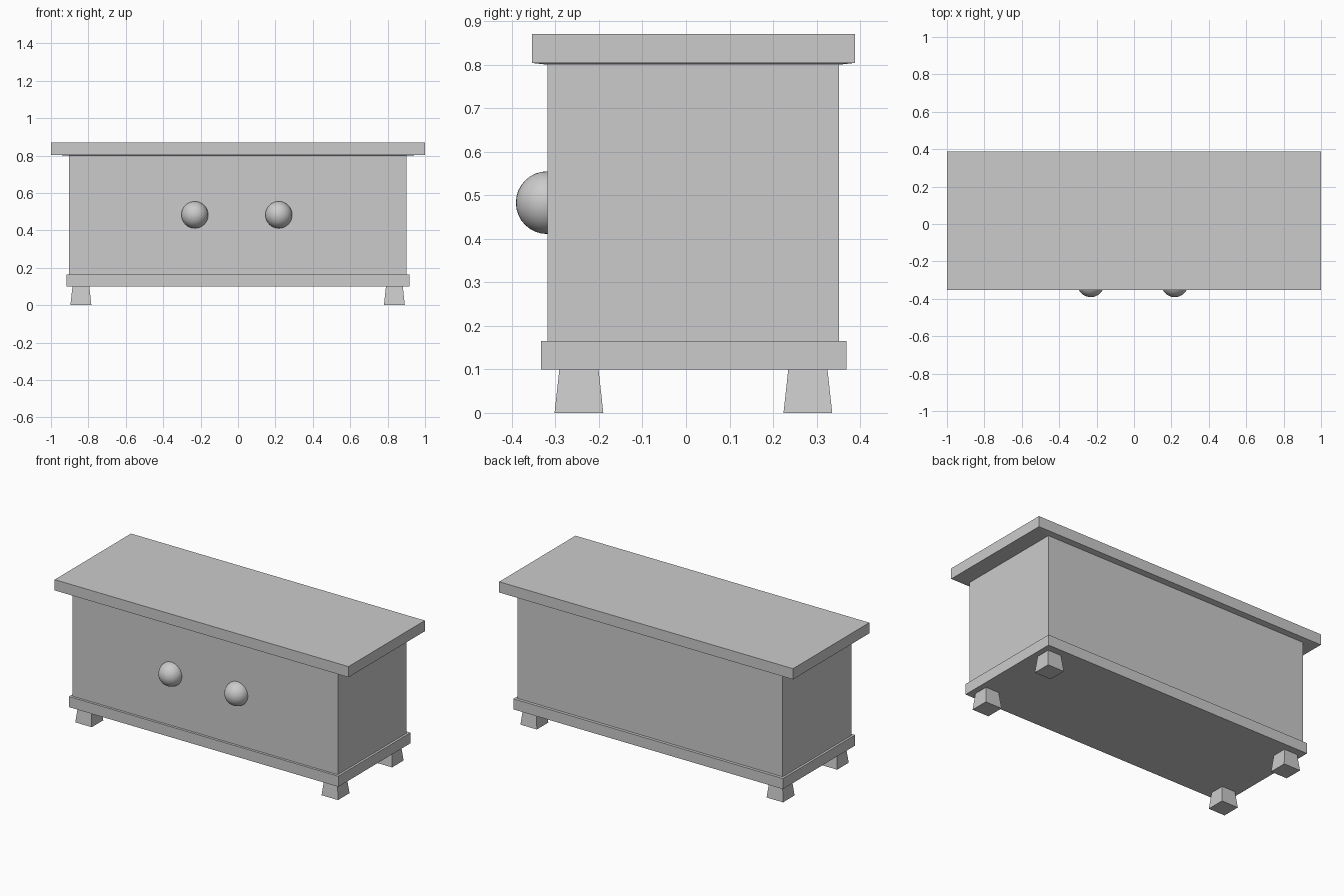
import bpy, bmesh
from math import radians

if "Cube" in bpy.data.objects:
    bpy.data.objects.remove(bpy.data.objects["Cube"])


def loft(name, sections):
    """Closed solid through stacked rectangles (x0, x1, y0, y1, z)."""
    bm = bmesh.new()
    rings = [[bm.verts.new(p) for p in ((x0, y0, z), (x1, y0, z), (x1, y1, z), (x0, y1, z))]
             for x0, x1, y0, y1, z in sections]
    bm.faces.new(rings[0][::-1])
    bm.faces.new(rings[-1])
    for low, high in zip(rings, rings[1:]):
        for i in range(4):
            j = (i + 1) % 4
            bm.faces.new((low[i], low[j], high[j], high[i]))
    mesh = bpy.data.meshes.new(name)
    bm.to_mesh(mesh)
    bm.free()
    obj = bpy.data.objects.new(name, mesh)
    bpy.context.collection.objects.link(obj)
    return obj


# Chest body
loft("body", [(-0.904, 0.902, -0.318, 0.351, 0.13), (-0.904, 0.902, -0.318, 0.351, 0.802)])

# Plinth around the bottom
loft("plinth", [(-0.918, 0.916, -0.333, 0.369, 0.10), (-0.918, 0.916, -0.333, 0.369, 0.165)])

# Overhanging lid, its underside sloping slightly down to the body
loft("lid", [(-0.904, 0.902, -0.318, 0.351, 0.80),
             (-1.0, 1.0, -0.354, 0.388, 0.804),
             (-1.0, 1.0, -0.354, 0.388, 0.87)])

# Four tapered feet, wider at the floor
for side, x in (("left", -0.840), ("right", 0.836)):
    for end, y in (("front", -0.246), ("back", 0.280)):
        b, t = 0.056, 0.045
        loft(f"{end}_{side}_foot", [(x - b, x + b, y - b, y + b, 0.0),
                                    (x - t, x + t, y - t, y + t, 0.10)])

# Two round knobs set half into the front
for side, x in (("left", -0.231), ("right", 0.218)):
    bpy.ops.mesh.primitive_uv_sphere_add(segments=32, ring_count=16, radius=0.072,
                                         location=(x, -0.319, 0.483))
    bpy.context.object.name = f"{side}_knob"
    bpy.ops.object.shade_smooth_by_angle(angle=radians(30))
